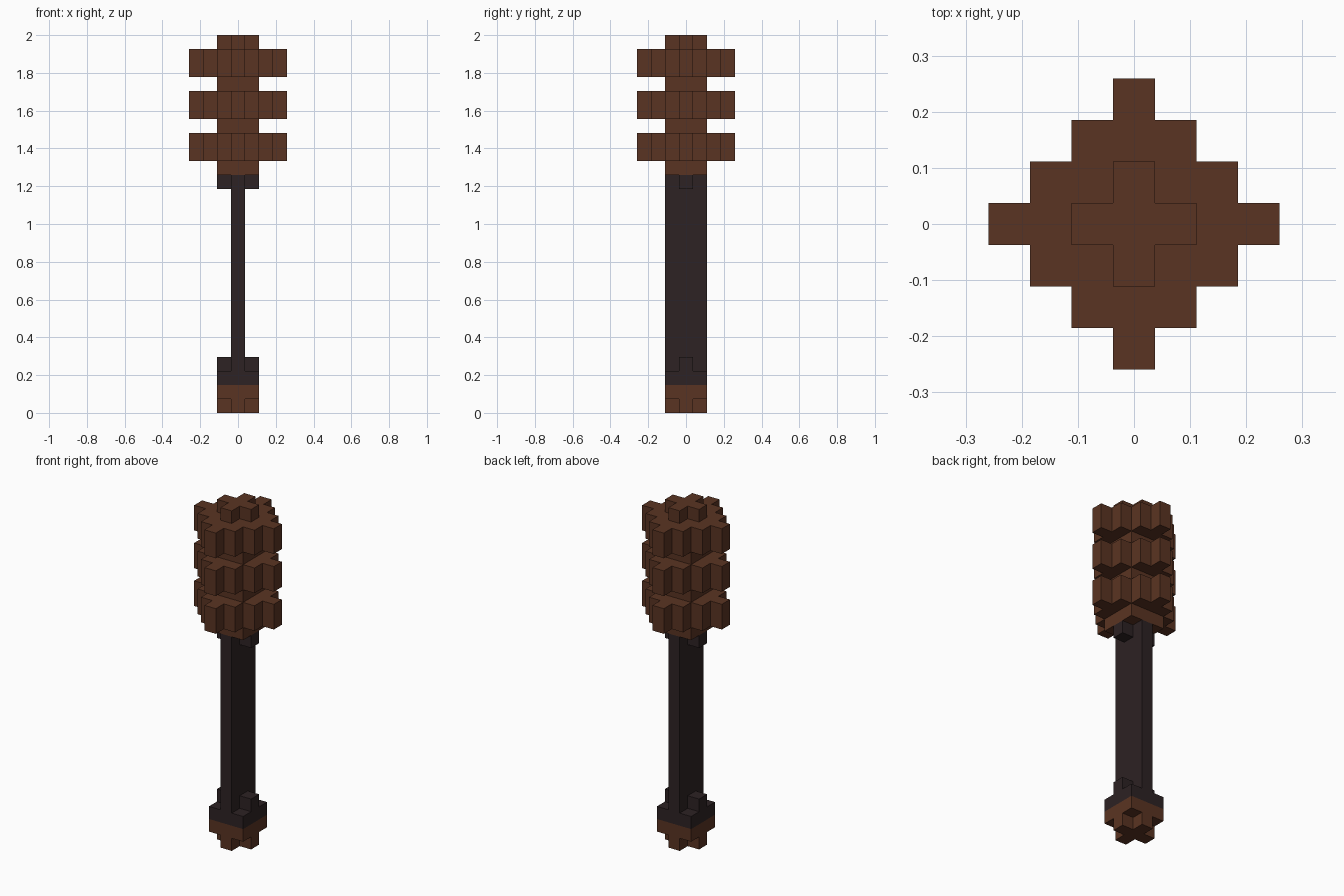
import bpy
import bmesh

U = 2 / 27  # one block unit

cube = bpy.data.objects.get("Cube")
if cube:
    bpy.data.objects.remove(cube, do_unlink=True)


def make_material(name, rgb):
    mat = bpy.data.materials.new(name)
    mat.use_nodes = True
    mat.diffuse_color = (*rgb, 1)
    bsdf = next(n for n in mat.node_tree.nodes if n.type == "BSDF_PRINCIPLED")
    bsdf.inputs["Base Color"].default_value = (*rgb, 1)
    return mat


brown = make_material("warm brown", (0.102, 0.034, 0.016))
dark = make_material("dark charcoal", (0.026, 0.016, 0.017))


def rectangle(wx, wy):
    x, y = wx / 2, wy / 2
    return [(-x, -y), (x, -y), (x, y), (-x, y)]


def stepped_diamond(r):
    """Blocky diamond outline reaching r blocks out from the centre block."""
    quarter = []
    for k in range(r + 1):
        quarter.append((r - k + 0.5, k - 0.5))
        if k < r:
            quarter.append((r - k + 0.5, k + 0.5))
    outline = []
    for _ in range(4):
        outline += quarter
        quarter = [(-y, x) for x, y in quarter]
    return outline


def prism(name, outline, bottom, top, mat):
    """Extrude an outline between two heights, all in block units."""
    bm = bmesh.new()
    base = bm.faces.new([bm.verts.new((x * U, y * U, bottom * U)) for x, y in outline])
    grown = bmesh.ops.extrude_face_region(bm, geom=[base], use_keep_orig=True)
    for v in grown["geom"]:
        if isinstance(v, bmesh.types.BMVert):
            v.co.z = top * U
    bmesh.ops.recalc_face_normals(bm, faces=bm.faces)
    mesh = bpy.data.meshes.new(name)
    bm.to_mesh(mesh)
    bm.free()
    mesh.materials.append(mat)
    obj = bpy.data.objects.new(name, mesh)
    bpy.context.collection.objects.link(obj)
    return obj


cross = stepped_diamond(1)
square = rectangle(3, 3)

# Pommel and handle
prism("pommel_tip", cross, 0, 1, brown)
prism("pommel", square, 1, 2, brown)
prism("lower_collar", square, 2, 3, dark)
prism("lower_collar_lugs", cross, 3, 4, dark)
prism("handle", rectangle(1, 3), 4, 16, dark)
prism("upper_collar", cross, 16, 17, dark)

# Head: three wide rings, each sitting on a narrow neck
for i in range(3):
    z = 17 + 3 * i
    prism(f"head_neck_{i + 1}", square, z, z + 1, brown)
    prism(f"head_ring_{i + 1}", stepped_diamond(3), z + 1, z + 3, brown)
prism("head_cap", cross, 26, 27, brown)
